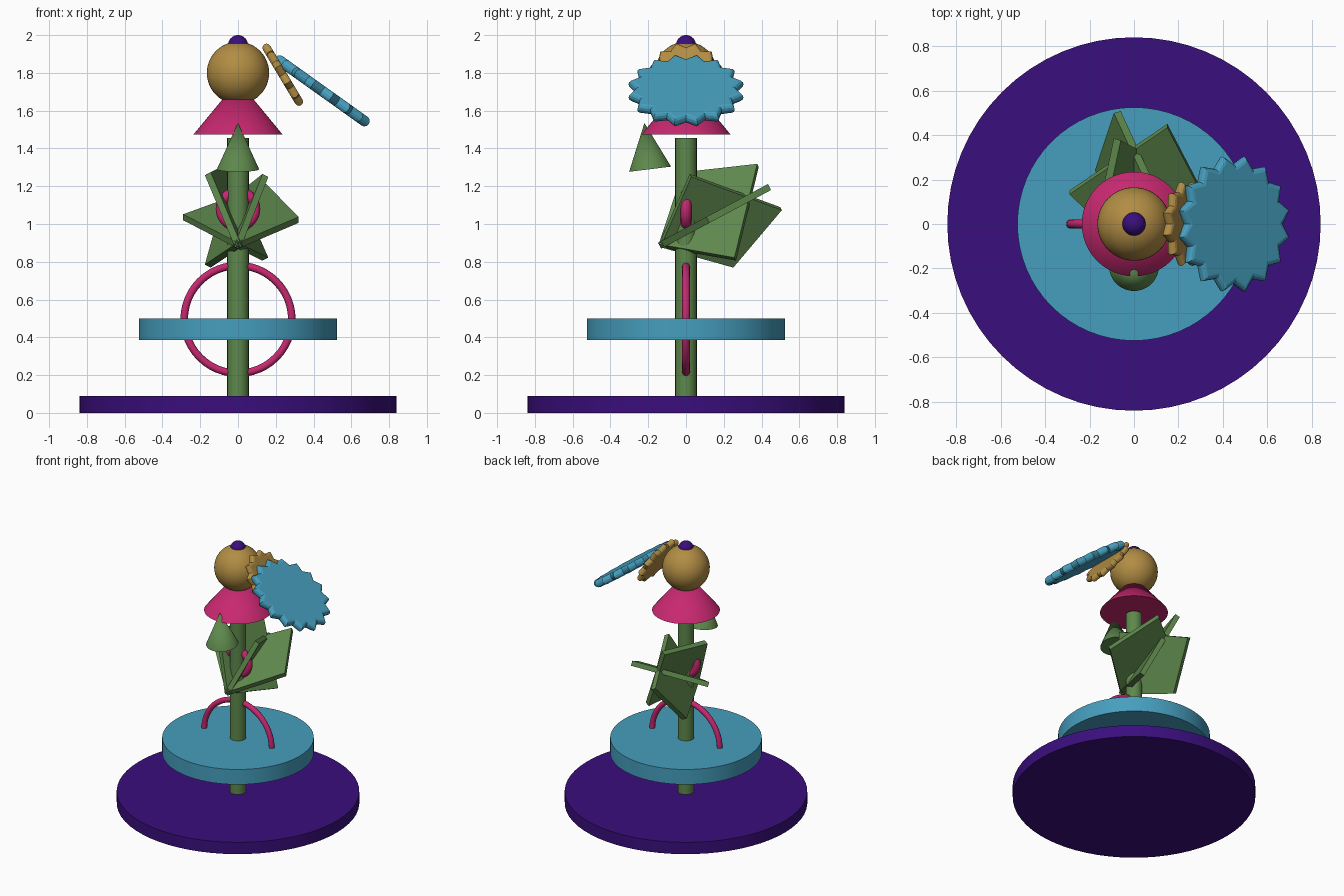
import bpy, bmesh, math
from mathutils import Vector, Matrix

cube = bpy.data.objects.get("Cube")
if cube:
    bpy.data.objects.remove(cube, do_unlink=True)


def material(name, srgb):
    """Flat material from display values (0-255)."""
    lin = [((c / 255 + 0.055) / 1.055) ** 2.4 for c in srgb]
    m = bpy.data.materials.new(name)
    m.use_nodes = True
    m.diffuse_color = (*lin, 1)
    m.node_tree.nodes["Principled BSDF"].inputs["Base Color"].default_value = (*lin, 1)
    return m


purple = material("deep purple", (58, 14, 125))
blue = material("sky blue", (70, 158, 190))
green = material("leaf green", (94, 136, 76))
pink = material("rose pink", (200, 40, 112))
tan = material("ochre", (178, 141, 68))


def finish(name, mat, smooth=True):
    ob = bpy.context.object
    ob.name = name
    ob.data.materials.append(mat)
    if smooth:
        bpy.ops.object.shade_smooth_by_angle(angle=math.radians(35))
    return ob


def disc(name, mat, radius, z0, z1):
    bpy.ops.mesh.primitive_cylinder_add(vertices=64, radius=radius, depth=z1 - z0,
                                        location=(0, 0, (z0 + z1) / 2))
    return finish(name, mat)


def ball(name, mat, radius, z):
    bpy.ops.mesh.primitive_uv_sphere_add(segments=48, ring_count=24, radius=radius,
                                         location=(0, 0, z))
    return finish(name, mat)


def cone(name, mat, radius, height, base, tilt=0):
    """Cone placed by the centre of its base, tilted about x."""
    rot = Matrix.Rotation(tilt, 3, 'X')
    centre = Vector(base) + rot @ Vector((0, 0, height / 2))
    bpy.ops.mesh.primitive_cone_add(vertices=48, radius1=radius, radius2=0, depth=height,
                                    location=centre, rotation=(tilt, 0, 0))
    return finish(name, mat)


def ring(name, mat, major, minor, z):
    bpy.ops.mesh.primitive_torus_add(major_radius=major, minor_radius=minor,
                                     major_segments=48, minor_segments=16,
                                     location=(0, 0, z), rotation=(math.pi / 2, 0, 0))
    return finish(name, mat)


def loft(name, mat, loops):
    """Solid skinned through equal-length loops, capped at both ends."""
    bm = bmesh.new()
    rows = [[bm.verts.new(p) for p in loop] for loop in loops]
    n = len(rows[0])
    for a, b in zip(rows, rows[1:]):
        for i in range(n):
            j = (i + 1) % n
            bm.faces.new((a[i], a[j], b[j], b[i]))
    bm.faces.new(rows[0][::-1])
    bm.faces.new(rows[-1])
    bmesh.ops.recalc_face_normals(bm, faces=bm.faces)
    mesh = bpy.data.meshes.new(name)
    bm.to_mesh(mesh)
    bm.free()
    mesh.materials.append(mat)
    ob = bpy.data.objects.new(name, mesh)
    bpy.context.collection.objects.link(ob)
    return ob


def cog(name, mat, teeth, outer, inner, edge, centre, tilt):
    """Toothed plate with a rounded rim, tilted about y."""
    loops = []
    for k in range(-3, 4):
        a = k * math.pi / 6
        inset, z = edge * (1 - math.cos(a)), edge * math.sin(a)
        loop = []
        for i in range(2 * teeth):
            r = (inner if i % 2 == 0 else outer) - inset
            t = i * math.pi / teeth
            loop.append((r * math.cos(t), r * math.sin(t), z))
        loops.append(loop)
    ob = loft(name, mat, loops)
    ob.location = centre
    ob.rotation_euler = (0, math.radians(tilt), 0)
    return ob


# Stand, tray and post
disc("base_disc", purple, 0.84, 0, 0.09)
disc("tray_disc", blue, 0.525, 0.385, 0.5)
disc("post", green, 0.057, 0.09, 1.455)

# Upright hoops around the post
ring("large_hoop", pink, 0.285, 0.02, 0.495)
ring("small_hoop", pink, 0.09, 0.028, 1.08)

# Collar, head and top knob
cone("collar", pink, 0.235, 0.285, (0, 0, 1.475))
ball("head", tan, 0.165, 1.8)
ball("top_knob", purple, 0.053, 1.947)

# Small tilted cone in front of the post
cone("front_cone", green, 0.112, 0.247, (0, -0.19, 1.29), math.radians(7))

# Three thin blades turned around one leaning axis
root = Vector((0, -0.14, 0.885))
axis = Vector((0, 0.88, 0.47)).normalized()
side = Vector((1, 0, 0))
outline = [(0, 0), (0.29, 0.32), (0.66, 0.15), (0.32, -0.29)]
for n in range(3):
    turn = Matrix.Rotation(-n * math.tau / 3, 3, axis)
    normal = axis.cross(side)
    loops = [[root + turn @ (axis * a + side * s + normal * h) for a, s in outline]
             for h in (-0.018, 0.018)]
    loft(f"blade_{n + 1}", green, loops)

# Two toothed plates leaning off the head
cog("small_cog", tan, 12, 0.195, 0.165, 0.022, (0.237, 0, 1.79), 59)
cog("large_cog", blue, 16, 0.31, 0.268, 0.028, (0.445, 0, 1.705), 35.5)
